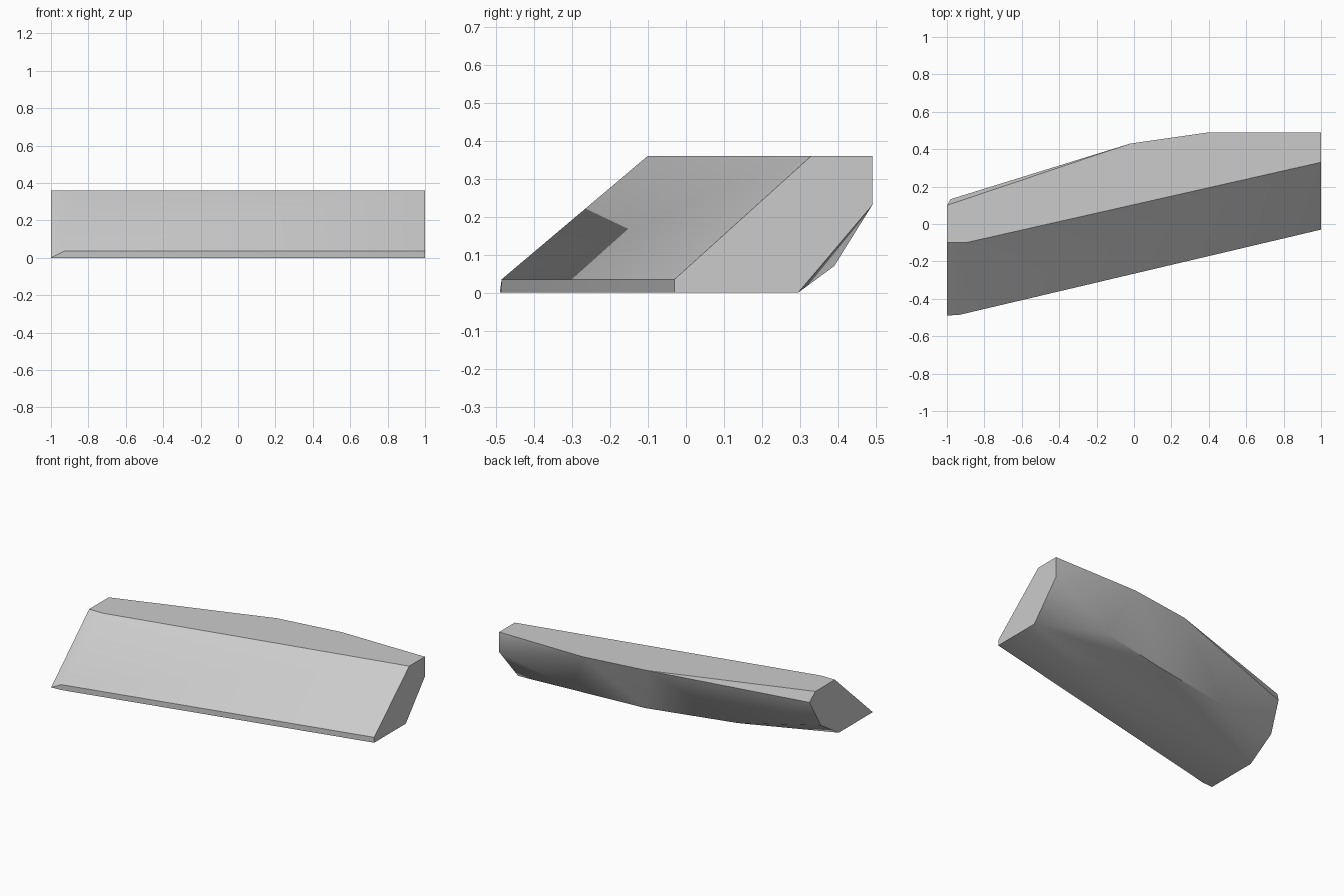
import bpy
import bmesh
import math

cube = bpy.data.objects.get("Cube")
if cube:
    bpy.data.objects.remove(cube, do_unlink=True)

TOP = 0.36   # height of the flat top
LIP = 0.035  # height of the narrow front strip

# One flat colour
grey = bpy.data.materials.new("light_grey")
grey.use_nodes = True
colour = (0.6, 0.6, 0.6, 1)
grey.diffuse_color = colour
grey.node_tree.nodes["Principled BSDF"].inputs["Base Color"].default_value = colour


def at_height(z, *plan):
    """Lift plan points (x, y) to one height."""
    return [(x, y, z) for x, y in plan]


# Flat underside and front strip
base = at_height(0, (-1, -0.49), (-0.93, -0.485), (1, -0.03), (1, 0.295), (-1, -0.14))
strip = at_height(LIP, (-0.93, -0.485), (1, -0.03))

# Flat top outline
top = at_height(TOP, (-1, -0.1), (-0.9, -0.1), (1, 0.33), (1, 0.49),
                (0.4, 0.49), (-0.02, 0.43), (-1, 0.1))

# Bulging back, from the left end to the right end
back = [(1, 0.49, 0.23), (0.54, 0.39, 0.07), (0.07, 0.314, 0.047),
        (-0.51, 0.196, 0.06), (-1, 0.043, 0.118), (-0.98, 0.133, 0.296)]

# Wrap all outlines in one convex block
bm = bmesh.new()
for point in base + strip + top + back:
    bm.verts.new(point)
bmesh.ops.convex_hull(bm, input=bm.verts)
bmesh.ops.dissolve_limit(bm, angle_limit=math.radians(0.5),
                         verts=bm.verts, edges=bm.edges)
bmesh.ops.recalc_face_normals(bm, faces=bm.faces)

mesh = bpy.data.meshes.new("wedge_block")
bm.to_mesh(mesh)
bm.free()
mesh.materials.append(grey)
block = bpy.data.objects.new("wedge_block", mesh)
bpy.context.collection.objects.link(block)

# Soft back with crisp rims
bpy.ops.object.select_all(action="DESELECT")
block.select_set(True)
bpy.context.view_layer.objects.active = block
bpy.ops.object.shade_smooth_by_angle(angle=math.radians(35))
